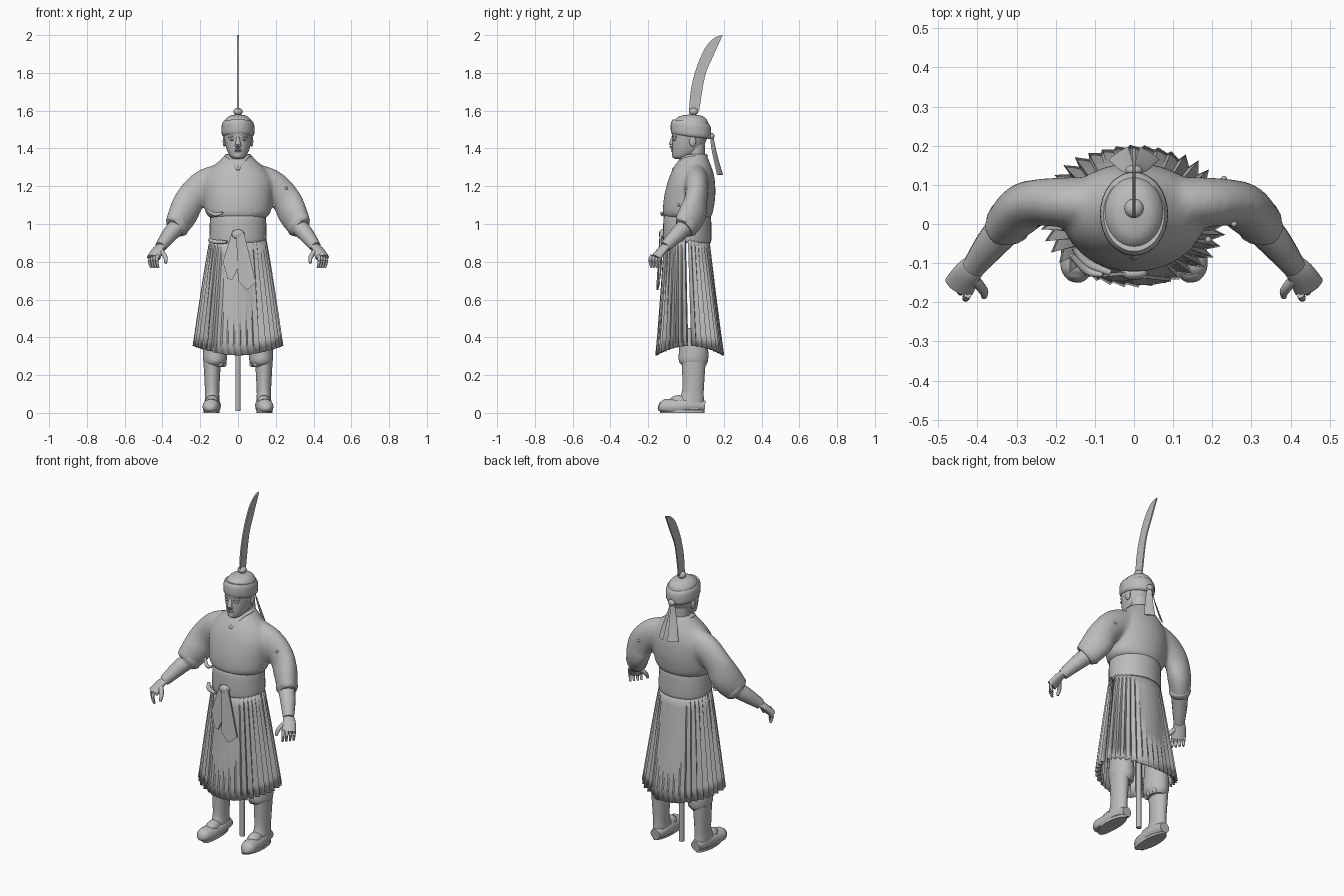
import bpy, bmesh, math
from mathutils import Vector

default_cube = bpy.data.objects.get("Cube")
if default_cube:
    bpy.data.objects.remove(default_cube)

# The single flat colour
grey = bpy.data.materials.new("plain_grey")
grey.use_nodes = True
grey_value = (.5, .5, .5, 1)
grey.diffuse_color = grey_value
grey.node_tree.nodes["Principled BSDF"].inputs["Base Color"].default_value = grey_value


def finish(name, bm, mirror=False, angle=50, thickness=0):
    """Turn a bmesh into a named, shaded object."""
    bmesh.ops.recalc_face_normals(bm, faces=bm.faces)
    mesh = bpy.data.meshes.new(name)
    bm.to_mesh(mesh)
    bm.free()
    mesh.materials.append(grey)
    part = bpy.data.objects.new(name, mesh)
    bpy.context.collection.objects.link(part)
    bpy.ops.object.select_all(action="DESELECT")
    part.select_set(True)
    bpy.context.view_layer.objects.active = part
    bpy.ops.object.shade_smooth_by_angle(angle=math.radians(angle))
    if mirror:
        part.modifiers.new("mirror", "MIRROR")
    if thickness:
        part.modifiers.new("cloth", "SOLIDIFY").thickness = thickness
    return part


def spline(rows, steps=4):
    """Pass a smooth curve through rows of numbers."""
    rows = [Vector(row) for row in rows]
    padded = [rows[0]] + rows + [rows[-1]]
    result = []
    for before, start, end, after in zip(padded, padded[1:], padded[2:], padded[3:]):
        for step in range(steps):
            t = step / steps
            pull_in, pull_out = (end - before) / 2, (after - start) / 2
            gap = end - start
            result.append(start + pull_in * t + (gap * 3 - pull_in * 2 - pull_out) * t ** 2
                          + (pull_in + pull_out - gap * 2) * t ** 3)
    return result + [rows[-1]]


def bridge(name, rings, **options):
    """Join closed rings of points with quads and cap both ends."""
    bm = bmesh.new()
    loops = [[bm.verts.new(point) for point in ring] for ring in rings]
    for low, high in zip(loops, loops[1:]):
        for i in range(len(low)):
            bm.faces.new((low[i - 1], low[i], high[i], high[i - 1]))
    bm.faces.new(loops[0])
    bm.faces.new(loops[-1])
    return finish(name, bm, **options)


def circle(sides):
    return [(math.cos(math.tau * i / sides), math.sin(math.tau * i / sides)) for i in range(sides)]


def loft(name, rows, centre=0, tilt=0, sides=32, **options):
    """Stack of ovals: rows of height, half width, front y, back y."""
    rings = []
    for z, width, front, back in spline(rows):
        middle, depth = (front + back) / 2, (back - front) / 2
        rings.append([(centre + width * c, middle + depth * s, z - tilt * (middle + depth * s))
                      for c, s in circle(sides)])
    return bridge(name, rings, **options)


def tube(name, rows, flatness=1, floor=0, sides=16, **options):
    """Oval sweep along a path: rows of x, y, z, sideways radius."""
    rows = spline(rows)
    path = [row.xyz for row in rows]
    rings = []
    for i, row in enumerate(rows):
        ahead = path[min(i + 1, len(path) - 1)]
        along = (ahead - path[max(i - 1, 0)]).normalized()
        across = Vector((0, 0, 1)).cross(along).normalized()
        up = along.cross(across) * flatness
        ring = [path[i] + (across * c + up * s) * row.w for c, s in circle(sides)]
        for point in ring:
            point.z = max(point.z, floor)
        rings.append(ring)
    return bridge(name, rings, **options)


def ball(name, place, size, **options):
    bm = bmesh.new()
    bmesh.ops.create_uvsphere(bm, u_segments=16, v_segments=10, radius=1)
    bmesh.ops.scale(bm, vec=size, verts=bm.verts)
    bmesh.ops.translate(bm, vec=place, verts=bm.verts)
    return finish(name, bm, **options)


def plate(name, outline, depth, **options):
    """Flat outline of points, extruded by a vector."""
    bm = bmesh.new()
    face = bm.faces.new([bm.verts.new(point) for point in outline])
    extruded = bmesh.ops.extrude_face_region(bm, geom=[face])["geom"]
    moved = [item for item in extruded if isinstance(item, bmesh.types.BMVert)]
    bmesh.ops.translate(bm, vec=depth, verts=moved)
    return finish(name, bm, angle=30, **options)


# Long pole weapon: pole through the figure, ball and curved blade on top
pole_y = .04
bm = bmesh.new()
bmesh.ops.create_cone(bm, cap_ends=True, segments=12, radius1=.014, radius2=.014, depth=1.6)
bmesh.ops.translate(bm, vec=(0, pole_y, .81), verts=bm.verts)
finish("pole", bm)
ball("pole_ball", (0, pole_y, 1.595), (.025, .025, .02))
blade_back = spline([(.016, 1.6), (.026, 1.71), (.053, 1.82), (.1, 1.93), (.15, 1.985), (.194, 2)])
blade_edge = spline([(.194, 2), (.14, 1.88), (.1, 1.78), (.07, 1.6)])
plate("curved_blade", [(-.004, y, z) for y, z in blade_back + blade_edge[1:]], (.008, 0, 0))

# Head and neck
loft("neck", [(1.27, .06, -.02, .11), (1.34, .052, -.01, .1), (1.42, .052, 0, .1)])
loft("head", [(1.343, .01, -.055, -.03), (1.355, .038, -.07, .03), (1.39, .058, -.074, .08),
              (1.45, .074, -.073, .11), (1.5, .075, -.075, .12), (1.54, .06, -.05, .1)])
tube("nose", [(0, -.068, 1.465, .007), (0, -.08, 1.42, .014), (0, -.07, 1.405, .01)], flatness=.8)
ball("nostril", (.01, -.073, 1.415), (.008, .01, .007), mirror=True)
ball("eyelid", (.03, -.06, 1.446), (.015, .01, .006), mirror=True)
tube("brow", [(.012, -.068, 1.46, .005), (.03, -.064, 1.467, .006), (.05, -.05, 1.46, .004)], mirror=True)
ball("upper_lip", (0, -.071, 1.394), (.02, .008, .005))
ball("lower_lip", (0, -.07, 1.385), (.018, .009, .005))
ball("chin", (0, -.06, 1.362), (.02, .014, .014))
ball("ear", (.072, .035, 1.437), (.009, .018, .028), mirror=True)

# Cap with thick headband, knot and two hanging ribbons
loft("headband", [(1.465, .076, -.07, .122), (1.48, .086, -.08, .132), (1.525, .086, -.08, .132),
                  (1.545, .078, -.07, .12)], tilt=.12)
loft("cap_dome", [(1.5, .077, -.07, .12), (1.54, .075, -.065, .117), (1.57, .05, -.035, .09),
                  (1.58, .01, .02, .04)])
ball("headband_knot", (0, .137, 1.465), (.022, .014, .018))
for side, name in ((1, "left_ribbon"), (-1, "right_ribbon")):
    tube(name, [(side * .005, .135, 1.47, .01), (side * .02, .15, 1.38, .02),
                (side * .04, .18, 1.26, .03)], flatness=.12)

# Jacket body and sleeves, melted into one cloth surface
jacket = loft("jacket", [(1.03, .145, -.108, .128), (1.06, .172, -.122, .142), (1.14, .183, -.117, .155),
                         (1.22, .185, -.098, .154), (1.28, .155, -.075, .143), (1.33, .105, -.045, .124),
                         (1.37, .062, -.014, .108)])
sleeve_path = [(.05, .05, 1.235, .07), (.17, .055, 1.205, .065), (.25, .054, 1.135, .06),
               (.29, .035, 1.055, .064), (.33, -.006, .982, .054)]
sleeves = [tube("sleeve", [(x * side, y, z, r) for x, y, z, r in sleeve_path], flatness=1.35)
           for side in (1, -1)]
for part in sleeves + [jacket]:
    part.select_set(True)
bpy.context.view_layer.objects.active = jacket
bpy.ops.object.join()
melt = jacket.modifiers.new("melt", "REMESH")
melt.mode, melt.voxel_size, melt.use_smooth_shade = "VOXEL", .01, True
jacket.modifiers.new("soften", "SMOOTH").iterations = 8

# Collar, side tie, rolled cuffs, forearms and studs
tube("collar", [(0, .108, 1.36, .01), (.06, .05, 1.36, .01), (.045, -.01, 1.35, .01),
                (0, -.068, 1.285, .008)], mirror=True)
tube("jacket_tie", [(-.16, -.08, 1.07, .007), (-.12, -.12, 1.05, .01), (-.08, -.13, 1.06, .006)])
tube("sleeve_cuff", [(.305, .018, 1.01, .052), (.32, .004, .995, .06), (.335, -.012, .977, .048)],
     flatness=1.2, mirror=True)
tube("forearm", [(.31, .01, 1, .047), (.36, -.045, .945, .042), (.41, -.11, .88, .03)], mirror=True)
studs = [(.256, 0, 1.19), (.19, -.04, 1.1), (.25, .05, 1.215), (.23, .115, 1.17)]
for number, place in enumerate(studs):
    ball("sleeve_stud_" + "abcd"[number], place, (.008, .008, .008))

# Hands: broad palm, four hanging fingers and a thumb
tube("palm", [(.4, -.1, .89, .029), (.425, -.125, .863, .035), (.447, -.16, .82, .04)],
     flatness=.55, mirror=True)
for number, finger in enumerate(("index", "middle", "ring", "little")):
    knuckle = Vector((.425, -.18, .835)) + Vector((.013, .016, 0)) * number
    offsets = [(0, 0, 0, .01), (.005, -.01, -.03, .009), (-.003, -.003, -.066, .006)]
    tube(finger + "_finger", [(*(knuckle + Vector((x, y, z))), r) for x, y, z, r in offsets],
         sides=10, mirror=True)
tube("thumb", [(.41, -.14, .86, .014), (.385, -.17, .825, .012), (.383, -.186, .793, .007)],
     sides=10, mirror=True)

# Waist sash with knot and two hanging ends
loft("waist_sash", [(.9, .143, -.113, .128), (.915, .151, -.121, .134), (1.03, .148, -.119, .133),
                    (1.045, .138, -.108, .126)])
ball("sash_knot", (0, -.127, .945), (.035, .016, .026))
tube("sash_tuck", [(-.15, -.06, .915, .01), (-.12, -.1, .905, .012), (-.06, -.125, .905, .008)])


def sash_end(name, outline, lift):
    points = [(x, -.124 - lift - .06 * (.95 - z) + x * x, z) for x, z in outline]
    plate(name, points, (0, -.009, 0))


sash_end("right_sash_end", [(-.03, .965), (-.08, .8), (-.055, .71), (-.03, .705), (.013, .8),
                            (.03, .95)], lift=0)
sash_end("left_sash_end", [(-.01, .96), (0, .7), (.045, .65), (.095, .69), (.045, .9), (.03, .955)],
         lift=.007)


def skirt_panel(name, start, pleats=19, rows=8):
    """Half skirt, smooth in its middle, with pleats that deepen to the sides and hem."""
    bm = bmesh.new()
    grid = []
    for row in range(rows + 1):
        t = row / rows
        line = []
        for column in range(pleats * 2 + 1):
            ridge = column % 2
            turn = (column // 2 + ridge * .78) / pleats
            angle = start + math.pi * (.015 + .97 * turn)
            c, s = math.cos(angle), math.sin(angle)
            deep = min(1, max(.08 + .2 * t ** 3, 3 * abs(c) - 1))
            fold = (.002 + .018 * t) * (deep if ridge else -.4 * deep)
            width, depth = .148 + .073 * t ** .9 + fold, .119 + .058 * t + fold
            hem = .355 - .05 * s * s
            line.append(bm.verts.new((width * c, .004 + .016 * t + depth * s, .925 * (1 - t) + hem * t)))
        grid.append(line)
    for upper, lower in zip(grid, grid[1:]):
        for i in range(pleats * 2):
            bm.faces.new((upper[i], upper[i + 1], lower[i + 1], lower[i]))
    finish(name, bm, angle=25, thickness=.004)


# Pleated skirt, open at the sides
skirt_panel("skirt_back", start=0)
skirt_panel("skirt_front", start=math.pi)

# Trousers gathered over tall boots with thin soles
loft("trouser_leg", [(.245, .045, -.01, .1), (.27, .06, -.036, .115), (.32, .064, -.038, .118),
                     (.45, .055, -.03, .11)], centre=.122, mirror=True)
loft("boot_shaft", [(.02, .039, -.045, .095), (.07, .039, -.04, .095), (.12, .038, -.02, .094),
                    (.27, .046, -.022, .104)], centre=.137, mirror=True)
ball("boot_instep", (.137, -.035, .06), (.036, .055, .034), mirror=True)
tube("boot_foot", [(.133, .1, .035, .03), (.135, .03, .04, .044), (.14, -.06, .032, .046),
                   (.147, -.12, .034, .04), (.15, -.143, .04, .02)],
     flatness=.95, floor=.008, sides=20, mirror=True)
sole = [(.14 + .042 * c - .04 * s * min(s, 0) * .3, -.02 + .118 * s, 0) for c, s in circle(20)]
plate("boot_sole", sole, (0, 0, .014), mirror=True)
for number in range(3):
    angle = 2.2 + number * .8
    ball("cuff_fold_" + "abc"[number],
         (.122 + .045 * math.cos(angle), .04 - .058 * math.sin(angle), .262), (.018, .014, .02), mirror=True)
